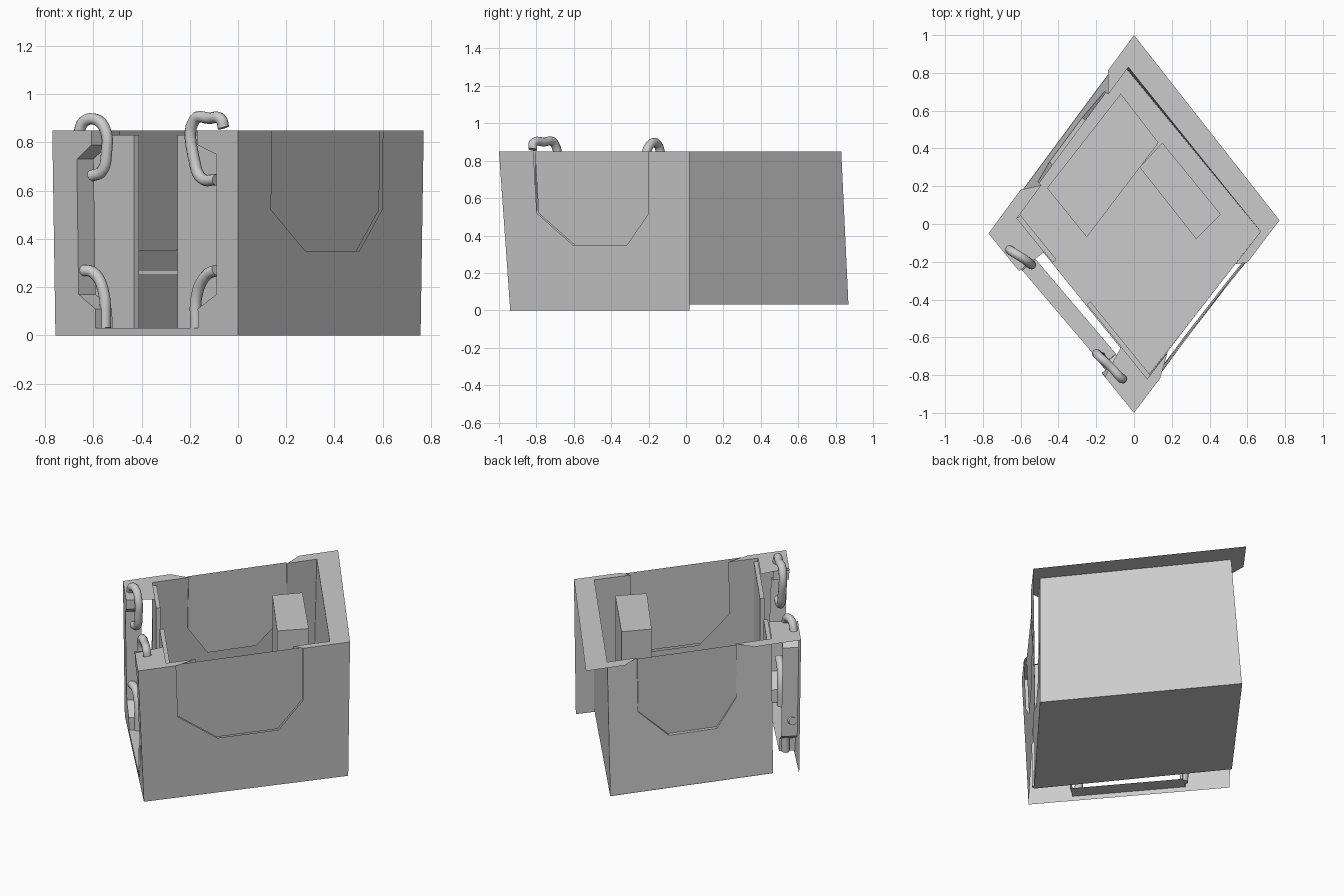
import bpy
from mathutils import Vector

if "Cube" in bpy.data.objects:
    bpy.data.objects.remove(bpy.data.objects["Cube"], do_unlink=True)

H, FLOOR = 0.85, 0.03

grey = bpy.data.materials.new("plain_grey")
grey.use_nodes = True
COLOUR = (0.6, 0.6, 0.6, 1)
grey.diffuse_color = COLOUR
grey.node_tree.nodes["Principled BSDF"].inputs["Base Color"].default_value = COLOUR

# Corners in plan: outer shell and inner tub, each at the top and the bottom
outer_top = dict(A=(0, 1), B=(.77, .02), C=(0, -1), D=(-.77, -.05))
outer_low = dict(A=(0, 1), B=(.757, .02), C=(0, -.94), D=(-.757, -.05))
inner_top = dict(A=(-.03, .83), B=(.67, -.04), C=(.07, -.82), D=(-.62, .03))
inner_low = dict(A=(-.08, .87), B=(.67, -.04), C=(.06, -.82), D=(-.665, .08))


def make(name, verts, faces):
    mesh = bpy.data.meshes.new(name)
    mesh.from_pydata([tuple(v) for v in verts], [], faces)
    mesh.materials.append(grey)
    ob = bpy.data.objects.new(name, mesh)
    bpy.context.collection.objects.link(ob)
    return ob


def on_wall(top, low, side, t, z):
    """Point on a leaning wall; side is its left and right corner seen from outside."""
    hi = Vector(top[side[0]]).lerp(Vector(top[side[1]]), t)
    lo = Vector(low[side[0]]).lerp(Vector(low[side[1]]), t)
    return lo.lerp(hi, z / H).to_3d() + Vector((0, 0, z))


def wall(name, top, low, side, outline, shift=(0, 0, 0)):
    pts = [on_wall(top, low, side, t, z) + Vector(shift) for t, z in outline]
    return make(name, pts, [range(len(pts))])


def prism(name, plan, z0, z1):
    n = len(plan)
    verts = [(x, y, z) for z in (z0, z1) for x, y in plan]
    sides = [(i, (i + 1) % n, (i + 1) % n + n, i + n) for i in range(n)]
    return make(name, verts, sides + [range(n - 1, -1, -1), range(n, 2 * n)])


def tube(name, points, radius=.024):
    curve = bpy.data.curves.new(name, "CURVE")
    curve.dimensions = "3D"
    curve.bevel_depth, curve.bevel_resolution = radius, 3
    curve.resolution_u, curve.use_fill_caps = 5, True
    line = curve.splines.new("BEZIER")
    line.bezier_points.add(len(points) - 1)
    for bp, p in zip(line.bezier_points, points):
        bp.co = p
        bp.handle_left_type = bp.handle_right_type = "AUTO"
    curve.materials.append(grey)
    ob = bpy.data.objects.new(name, curve)
    bpy.context.collection.objects.link(ob)


# Notched side walls, each with a drop panel in the notch
notch = [(.18, H), (.18, .52), (.365, .35), (.66, .35), (.78, .52), (.78, H)]


def notched(z0):
    return [(0, z0), (1, z0), (1, H)] + notch[::-1] + [(0, H)]


wall("side_outer_wall", outer_top, outer_low, "CB", notched(0))
wall("side_inner_wall", inner_top, inner_low, "CB", notched(FLOOR))
wall("side_panel", outer_top, outer_low, "CB", notch, (-.012, .009, 0))
wall("rear_side_wall", inner_top, inner_low, "AD", notched(FLOOR))
panel = wall("rear_side_panel", inner_top, inner_top, "AD", notch, (-.012, .009, 0))
# Sloping ledge joining the rear panel to the flared wall
edge = [on_wall(inner_top, inner_low, "AD", t, z) for t, z in notch]
back = [v.co.copy() for v in panel.data.vertices]
make("rear_side_ledge", edge + back,
     [(i, i + 1, i + 7, i + 6) for i in range(len(notch) - 1)])

# Plain end wall and floor
wall("end_wall", inner_top, inner_low, "BA", [(0, FLOOR), (1, FLOOR), (1, H), (0, H)])
make("floor", [(*inner_low[k], FLOOR) for k in "ADCB"], [range(4)])

# Entrance wall with a chamfered opening and a jamb around it
opening = [(.78, H), (.78, .79), (.883, .75), (.883, .17), (.78, .11), (.78, FLOOR),
           (.22, FLOOR), (.22, .11), (.13, .17), (.13, .73), (.21, .79), (.21, H)]
wall("entrance_wall", outer_top, outer_low, "DC",
     [(0, 0), (1, 0), (1, H)] + opening + [(0, H)])
front = [on_wall(outer_top, outer_low, "DC", t, z) for t, z in opening]
deep = [p + Vector((.07, .06, 0)) for p in front]
n = len(front)
make("entrance_jamb", front + deep,
     [(i, i + 1, i + 1 + n, i + n) for i in range(n - 1)])

# Door posts standing on the tub's edge
for label, t0, t1 in (("far", 0, .275), ("near", .536, 1)):
    post = wall(label + "_door_post", inner_top, inner_top, "DC",
                [(t0, FLOOR), (t1, FLOOR), (t1, .83), (t0, .83)])
    thick = post.modifiers.new("thickness", "SOLIDIFY")
    thick.thickness = .025


# Flat rim, broken at the notches and the entrance
def rim(name, side, t0, t1):
    pts = [on_wall(ring, ring, side, t, H)
           for ring, t in ((outer_top, t0), (outer_top, t1), (inner_top, t1), (inner_top, t0))]
    make(name, pts, [range(4)])


rim("end_rim", "BA", 0, 1)
for label, side, cut0, cut1 in (("side", "CB", .18, .78), ("rear_side", "AD", .18, .78),
                                ("entrance", "DC", .21, .8)):
    rim(label + "_rim_first", side, 0, cut0)
    rim(label + "_rim_last", side, cut1, 1)

# Bench slab and tall cabinet inside
prism("bench", [(-.46, .19), (-.25, -.07), (.13, .43), (-.07, .69)], .25, .27)
prism("cabinet", [(.03, .30), (.33, -.08), (.46, .05), (.15, .43)], FLOOR, .84)

# Grab handles at the entrance
tube("far_upper_handle", [(-.61, -.17, .66), (-.565, -.2, .68), (-.545, -.215, .76),
                          (-.55, -.21, .85), (-.59, -.18, .895), (-.64, -.15, .885),
                          (-.66, -.135, .84)])
tube("near_upper_handle", [(-.06, -.82, .86), (-.07, -.815, .895), (-.12, -.76, .9),
                           (-.18, -.705, .895), (-.18, -.7, .72), (-.15, -.73, .65),
                           (-.09, -.79, .645)])
tube("far_lower_handle", [(-.65, -.14, .27), (-.6, -.17, .26), (-.56, -.2, .19),
                          (-.55, -.21, .03)])
tube("near_lower_handle", [(-.09, -.8, .27), (-.13, -.76, .25), (-.17, -.71, .17),
                           (-.175, -.7, .03)])
